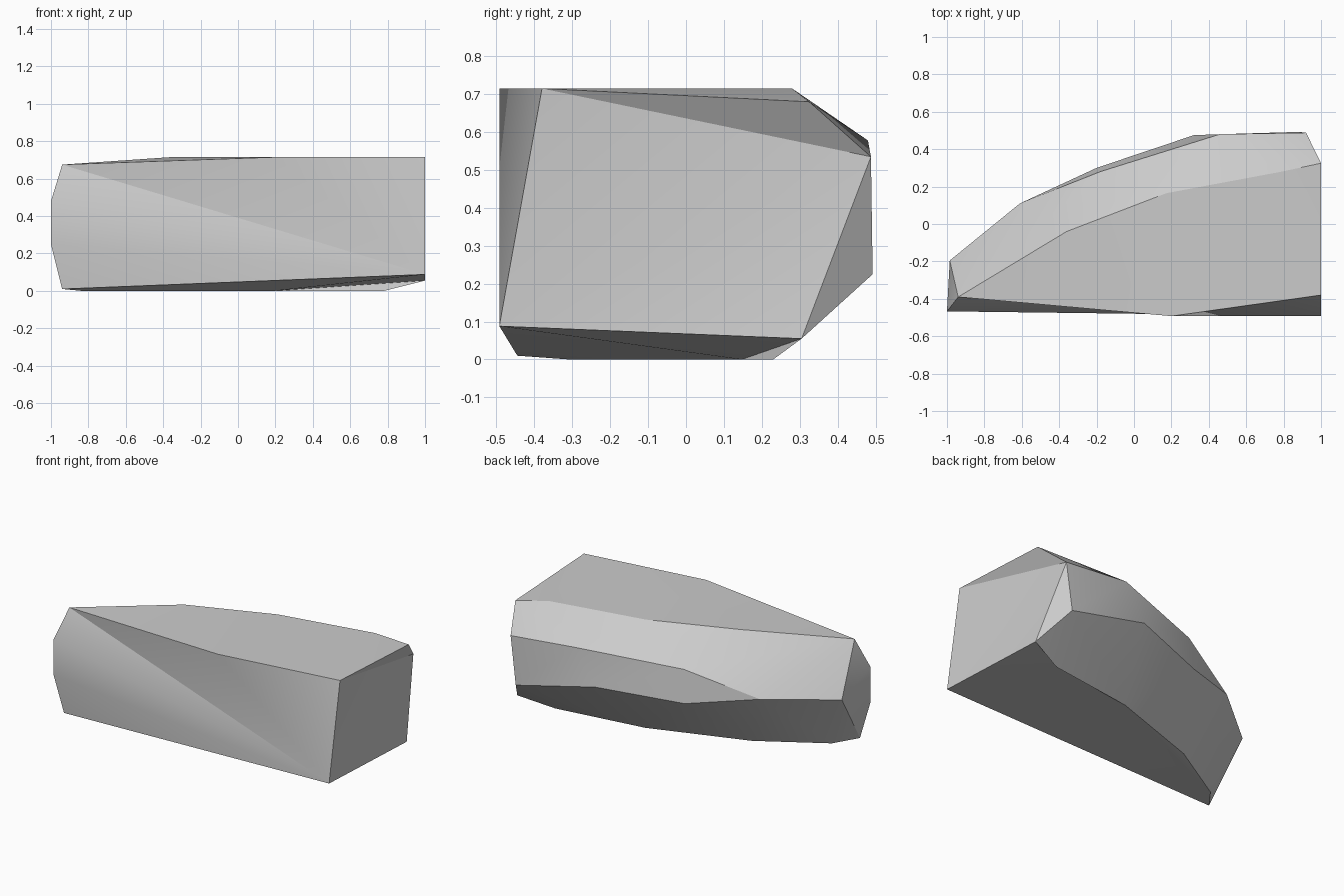
import bpy
import bmesh
import math

default_cube = bpy.data.objects.get("Cube")
if default_cube is not None:
    bpy.data.objects.remove(default_cube, do_unlink=True)


def make_material(name, level):
    material = bpy.data.materials.new(name)
    material.use_nodes = True
    colour = (level, level, level, 1)
    material.diffuse_color = colour
    shader = material.node_tree.nodes["Principled BSDF"]
    shader.inputs["Base Color"].default_value = colour
    return material


def fan_facet(bm, loop):
    """Replace the hull faces inside a corner loop by a fan from its first corner."""
    corners = set(loop)
    old_faces = [f for f in bm.faces if corners.issuperset(f.verts)]
    bmesh.ops.delete(bm, geom=old_faces, context="FACES_ONLY")
    hub = loop[0]
    for first, second in zip(loop[1:], loop[2:]):
        bm.faces.new((hub, first, second))
    loose = [e for e in bm.edges if not e.link_faces]
    bmesh.ops.delete(bm, geom=loose, context="EDGES")


def make_stone(name, corners, facets, material):
    """Wrap a hull around named corners, then recut the warped facets."""
    bm = bmesh.new()
    verts = {key: bm.verts.new(place) for key, place in corners.items()}
    bmesh.ops.convex_hull(bm, input=list(bm.verts))
    for facet in facets:
        fan_facet(bm, [verts[key] for key in facet.split()])
    bmesh.ops.recalc_face_normals(bm, faces=list(bm.faces))
    mesh = bpy.data.meshes.new(name)
    bm.to_mesh(mesh)
    bm.free()
    mesh.materials.append(material)
    stone = bpy.data.objects.new(name, mesh)
    bpy.context.collection.objects.link(stone)
    return stone


top, base = .715, 0
corners = {
    # Flat top
    "top_front_left": (1, -.38, top),
    "top_front_middle": (.2, -.4925, top),
    "top_back_left": (.79, .28, top),
    "top_back_middle": (.174, .165, top),
    "top_back_right": (-.36, -.04, top),
    # Flat underside
    "base_left": (.78, .23, base),
    "base_middle": (.19, .147, base),
    "base_right": (-.43, -.065, base),
    "base_tip": (-.835, -.306, base),
    # Broken end on the left
    "end_front_low": (1, -.4925, .088),
    "end_back_low": (1, .305, .055),
    "end_back_high": (1, .325, .68),
    # Upper ridge along the curved back
    "upper_left": (.92, .488, .535),
    "upper_middle": (.46, .48, .578),
    "upper_right": (-.18, .28, .53),
    # Lower ridge along the curved back
    "lower_left": (.88, .4925, .225),
    "lower_middle": (.32, .475, .355),
    "lower_right": (-.2, .3, .32),
    "lower_tip": (-.61, .11, .385),
    # Narrow tapered end on the right
    "tip_back": (-.985, -.195, .365),
    "tip_top": (-.94, -.39, .675),
    "tip_front_high": (-1, -.467, .48),
    "tip_front_low": (-1, -.467, .25),
    "tip_base": (-.94, -.445, .01),
}

# Slightly hollow facets: the front, the left end and the underside
facets = [
    "end_front_low top_front_middle tip_top tip_front_high tip_front_low tip_base",
    "upper_left end_back_low end_front_low top_front_left end_back_high",
    "base_middle base_left end_back_low end_front_low tip_base base_tip base_right",
]

stone_grey = make_material("stone grey", .6)
rock = make_stone("rock", corners, facets, stone_grey)

# Soft shading across shallow facets, crisp edges elsewhere
bpy.ops.object.select_all(action="DESELECT")
rock.select_set(True)
bpy.context.view_layer.objects.active = rock
bpy.ops.object.shade_smooth_by_angle(angle=math.radians(27))
